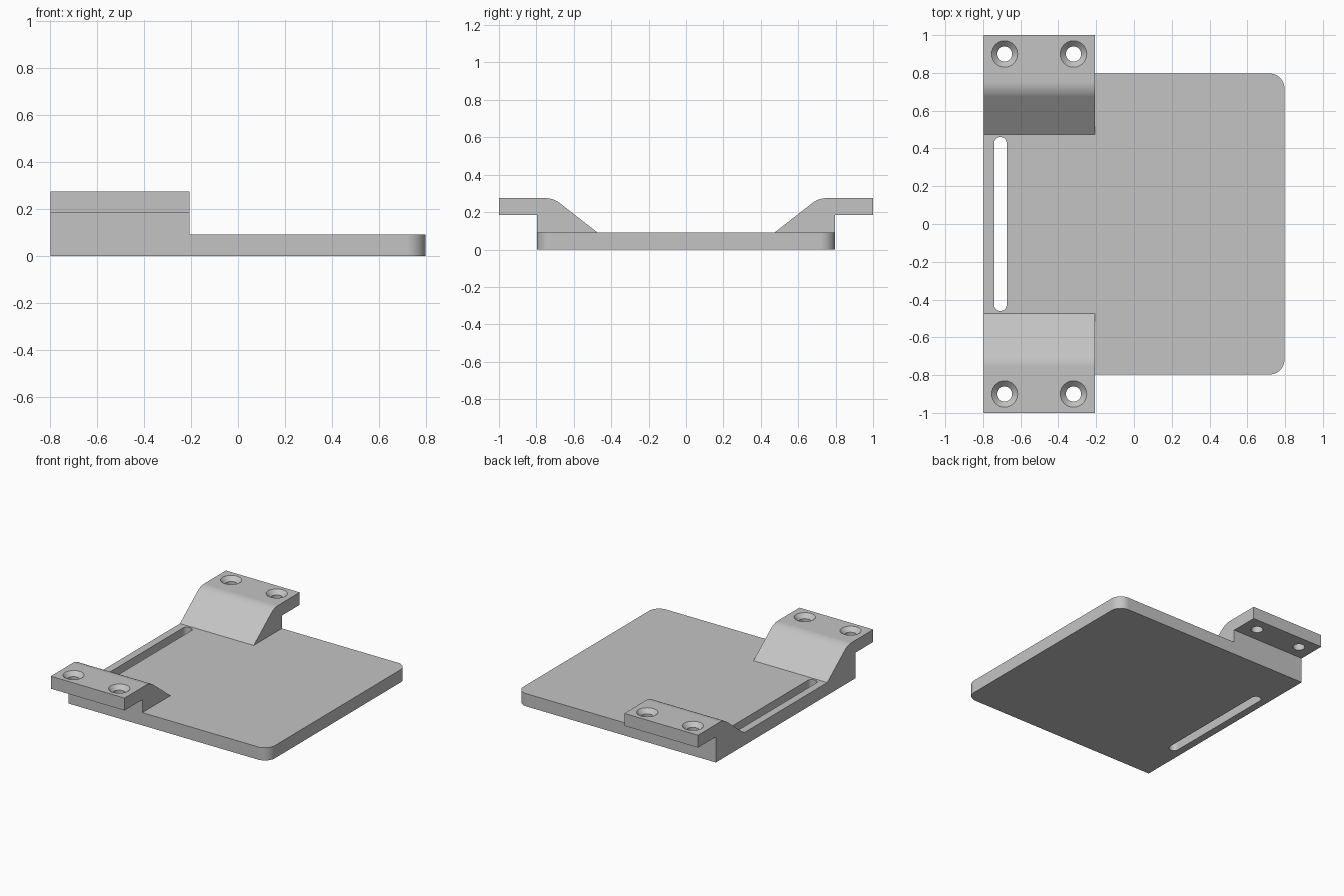
import bpy, bmesh, math
from mathutils import Vector

cube = bpy.data.objects.get("Cube")
if cube:
    bpy.data.objects.remove(cube, do_unlink=True)

HALF, PLATE_TOP, TOP = 0.797, 0.092, 0.275
LUG_BOTTOM, LUG_RIGHT = 0.185, -0.207

grey = bpy.data.materials.new("plain grey")
grey.use_nodes = True
grey.diffuse_color = (0.55, 0.55, 0.55, 1)
grey.node_tree.nodes["Principled BSDF"].inputs["Base Color"].default_value = (0.55, 0.55, 0.55, 1)


def rounded(corners, steps=12):
    """Outline from (a, b, radius) corners, with an arc at each rounded one."""
    out = []
    for i, (a, b, r) in enumerate(corners):
        p = Vector((a, b))
        if r == 0:
            out.append(p)
            continue
        u = (Vector(corners[i - 1][:2]) - p).normalized()
        v = (Vector(corners[(i + 1) % len(corners)][:2]) - p).normalized()
        half = u.angle(v) / 2
        centre = p + (u + v).normalized() * r / math.sin(half)
        start = p + u * r / math.tan(half) - centre
        end = p + v * r / math.tan(half) - centre
        turn = math.pi - 2 * half
        for k in range(steps + 1):
            t = k / steps
            out.append(centre + (start * math.sin((1 - t) * turn)
                                 + end * math.sin(t * turn)) / math.sin(turn))
    return out


def prism(name, outline, place, lo, hi):
    """Extrude an outline from lo to hi; place maps (a, b, depth) to a point."""
    bm = bmesh.new()
    face = bm.faces.new([bm.verts.new(place(p.x, p.y, lo)) for p in outline])
    ext = bmesh.ops.extrude_face_region(bm, geom=[face], use_keep_orig=True)
    shift = Vector(place(0, 0, hi)) - Vector(place(0, 0, lo))
    bmesh.ops.translate(bm, vec=shift,
                        verts=[g for g in ext["geom"] if isinstance(g, bmesh.types.BMVert)])
    return finish(name, bm)


def lathe(name, profile, x, y, sides=40):
    """Closed round solid from a (radius, z) profile."""
    bm = bmesh.new()
    rings = [[bm.verts.new((x + r * math.cos(i * math.tau / sides),
                            y + r * math.sin(i * math.tau / sides), z))
              for i in range(sides)] for r, z in profile]
    for low, high in zip(rings, rings[1:]):
        for i in range(sides):
            j = (i + 1) % sides
            bm.faces.new((low[i], low[j], high[j], high[i]))
    bm.faces.new(rings[0])
    bm.faces.new(rings[-1])
    return finish(name, bm)


def finish(name, bm):
    bmesh.ops.recalc_face_normals(bm, faces=bm.faces)
    mesh = bpy.data.meshes.new(name)
    bm.to_mesh(mesh)
    bm.free()
    mesh.materials.append(grey)
    obj = bpy.data.objects.new(name, mesh)
    bpy.context.collection.objects.link(obj)
    return obj


def combine(obj, other, operation):
    mod = obj.modifiers.new(operation, "BOOLEAN")
    mod.operation, mod.solver, mod.object = operation, "EXACT", other
    bpy.context.view_layer.objects.active = obj
    bpy.ops.object.modifier_apply(modifier=mod.name)
    bpy.data.objects.remove(other, do_unlink=True)


def upright(a, b, d):
    return (a, b, d)


# Base plate, rounded at its two free corners
plate = prism("mounting_plate", rounded([(-HALF, -HALF, 0), (HALF, -HALF, 0.08),
                                         (HALF, HALF, 0.08), (-HALF, HALF, 0)]),
              upright, 0, PLATE_TOP)

# Ramped brackets with overhanging lugs, one at each end
bracket = rounded([(0.475, PLATE_TOP, 0), (0.709, TOP, 0.13), (1, TOP, 0),
                   (1, LUG_BOTTOM, 0), (HALF, LUG_BOTTOM, 0),
                   (HALF, 0.03, 0), (0.475, 0.03, 0)])
for side in (-1, 1):
    part = prism("bracket", bracket, lambda a, b, d, s=side: (d, s * a, b),
                 -HALF, LUG_RIGHT)
    combine(plate, part, "UNION")

# Long slot beside the left-hand edge
slot = prism("slot_cutter", rounded([(-0.742, -0.46, 0.032), (-0.673, -0.46, 0.032),
                                     (-0.673, 0.46, 0.032), (-0.742, 0.46, 0.032)]),
             upright, -0.1, 0.2)
combine(plate, slot, "DIFFERENCE")

# Countersunk screw holes in the lugs
for x in (-0.685, -0.32):
    for y in (-0.9, 0.9):
        hole = lathe("screw_cutter", [(0.04, 0.15), (0.04, TOP - 0.03),
                                      (0.07, TOP), (0.07, TOP + 0.05)], x, y)
        combine(plate, hole, "DIFFERENCE")

# Smooth the fillets and holes, keep edges crisp
bpy.ops.object.select_all(action="DESELECT")
plate.select_set(True)
bpy.context.view_layer.objects.active = plate
bpy.ops.object.shade_smooth_by_angle(angle=math.radians(30))
weighted = plate.modifiers.new("flat faces", "WEIGHTED_NORMAL")
weighted.keep_sharp = True
